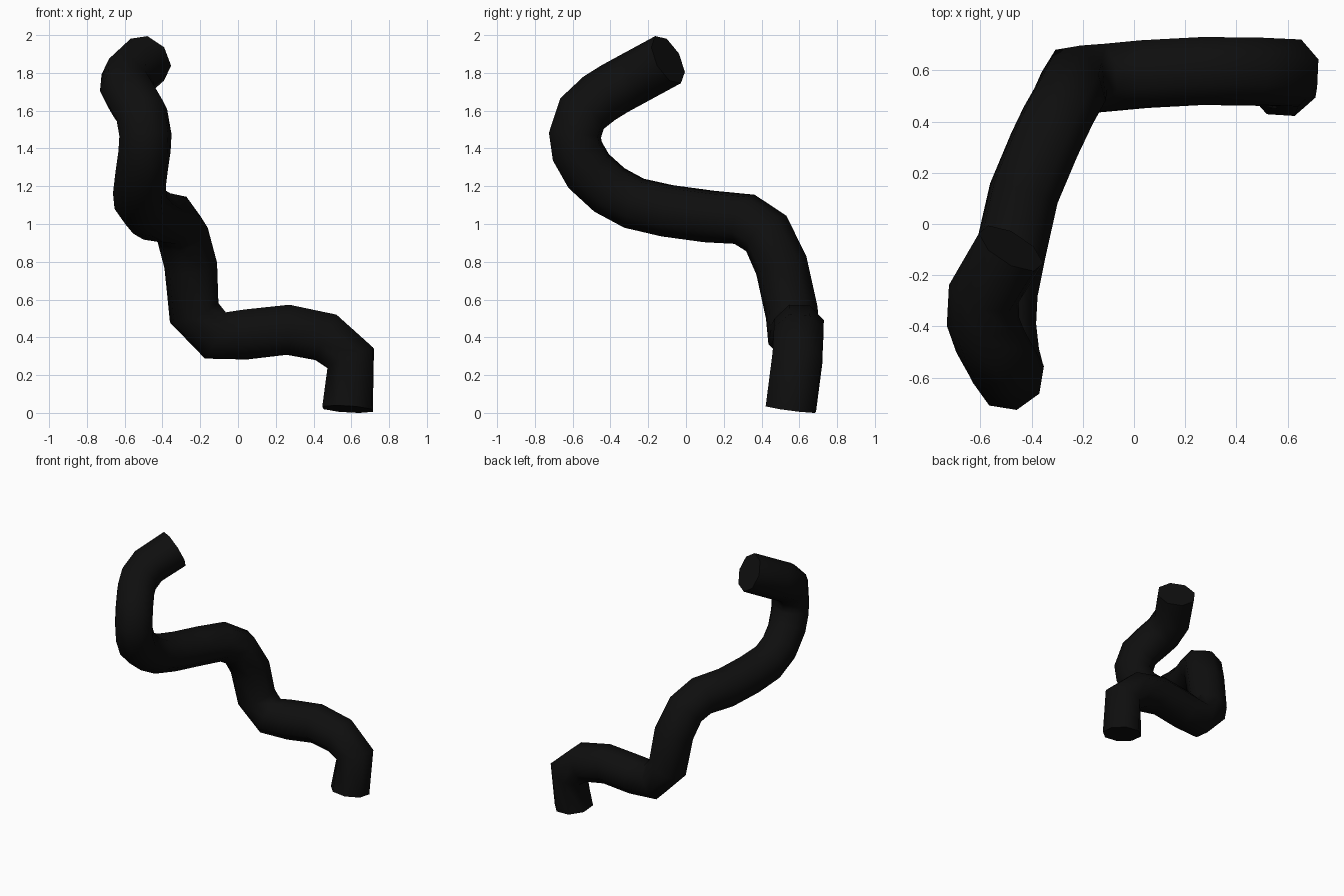
import bpy

# Centre line of the bent pipe, from the bottom end to the top end
PATH = [
    (0.58, 0.555, 0.02), (0.597, 0.59, 0.29), (0.465, 0.595, 0.40),
    (0.265, 0.597, 0.44), (0.04, 0.585, 0.415), (-0.12, 0.57, 0.41),
    (-0.232, 0.56, 0.53), (-0.25, 0.505, 0.78), (-0.295, 0.425, 0.95),
    (-0.35, 0.31, 1.025), (-0.43, 0.12, 1.04), (-0.48, -0.10, 1.07),
    (-0.515, -0.275, 1.11), (-0.522, -0.405, 1.18), (-0.51, -0.515, 1.28),
    (-0.495, -0.575, 1.385), (-0.49, -0.588, 1.47), (-0.51, -0.55, 1.585),
    (-0.56, -0.46, 1.665), (-0.59, -0.38, 1.715), (-0.585, -0.27, 1.775),
    (-0.48, -0.095, 1.87),
]
RADIUS = 0.142

black = bpy.data.materials.new("black")
black.diffuse_color = (0.0045, 0.0045, 0.0045, 1)

# Eight-sided pipe swept along the centre line, closed at both ends
curve = bpy.data.curves.new("bent_pipe", "CURVE")
curve.dimensions = "3D"
curve.bevel_depth = RADIUS
curve.bevel_resolution = 2
curve.use_fill_caps = True
spline = curve.splines.new("POLY")
spline.points.add(len(PATH) - 1)
for point, co in zip(spline.points, PATH):
    point.co = (*co, 1)

pipe = bpy.data.objects.new("bent_pipe", curve)
bpy.context.collection.objects.link(pipe)
curve.materials.append(black)
bpy.context.view_layer.objects.active = pipe
pipe.select_set(True)
bpy.ops.object.convert(target="MESH")
bpy.ops.object.shade_smooth_by_angle(angle=1.1)
